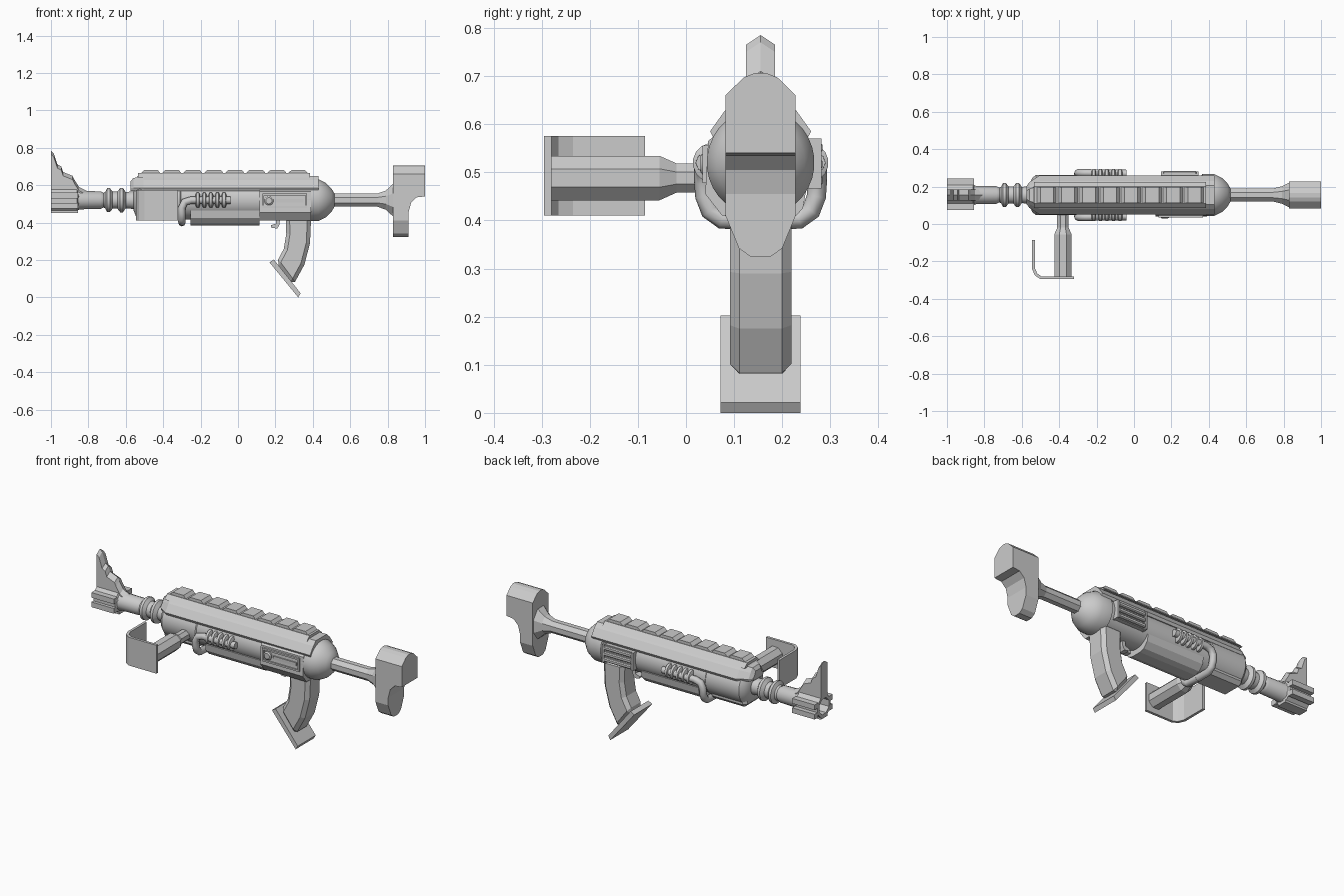
import bpy, bmesh, math
from mathutils import Vector

if "Cube" in bpy.data.objects:
    bpy.data.objects.remove(bpy.data.objects["Cube"])

CY, CZ = 0.155, 0.52          # long axis of the body

grey = bpy.data.materials.new("plain_grey")
grey.use_nodes = True
grey.diffuse_color = (0.6, 0.6, 0.6, 1)
grey.node_tree.nodes["Principled BSDF"].inputs["Base Color"].default_value = (0.6, 0.6, 0.6, 1)


def activate(ob):
    bpy.ops.object.select_all(action='DESELECT')
    ob.select_set(True)
    bpy.context.view_layer.objects.active = ob


def loft(name, rings, smooth=False, bevel=0):
    """Skin a list of equal-length point rings and cap both ends."""
    bm = bmesh.new()
    vs = [[bm.verts.new(p) for p in ring] for ring in rings]
    n = len(rings[0])
    for a, b in zip(vs, vs[1:]):
        for i in range(n):
            j = (i + 1) % n
            bm.faces.new((a[i], a[j], b[j], b[i]))
    bm.faces.new(vs[0])
    bm.faces.new(vs[-1])
    bmesh.ops.recalc_face_normals(bm, faces=bm.faces)
    me = bpy.data.meshes.new(name)
    bm.to_mesh(me)
    bm.free()
    ob = bpy.data.objects.new(name, me)
    bpy.context.collection.objects.link(ob)
    me.materials.append(grey)
    activate(ob)
    if bevel:
        mod = ob.modifiers.new("edges", 'BEVEL')
        mod.width = bevel
        mod.segments = 1
        mod.limit_method = 'ANGLE'
        mod.angle_limit = math.radians(50)
        bpy.ops.object.modifier_apply(modifier=mod.name)
    if smooth:
        bpy.ops.object.shade_smooth_by_angle(angle=math.radians(32))
    return ob


def prism(name, pts, axis, lo, hi, bevel=0):
    """Extrude a 2D outline along one axis."""
    put = {'x': lambda a, b, d: (d, a, b),
           'y': lambda a, b, d: (a, d, b),
           'z': lambda a, b, d: (a, b, d)}[axis]
    return loft(name, [[put(a, b, d) for a, b in pts] for d in (lo, hi)], bevel=bevel)


def turned(name, profile, n=24, axis='x', centre=(CY, CZ), smooth=True):
    """Turn a (position, radius[, vertical radius]) profile about an axis."""
    rings = []
    for p, r, *rz in profile:
        ring = []
        for i in range(n):
            t = 2 * math.pi * (i + 0.5) / n
            u = centre[0] + r * math.cos(t)
            w = centre[1] + (rz[0] if rz else r) * math.sin(t)
            ring.append((p, u, w) if axis == 'x' else (u, p, w))
        rings.append(ring)
    return loft(name, rings, smooth)


def box(name, x, y, z, bevel=0):
    return prism(name, [(x[0], z[0]), (x[1], z[0]), (x[1], z[1]), (x[0], z[1])],
                 'y', y[0], y[1], bevel)


def mirrored(half):
    """Outline from a right half given as offsets from the long axis."""
    return [(CY + a, b) for a, b in half] + [(CY - a, b) for a, b in reversed(half)]


# Main body and its front collar
turned("body", [(-0.56, 0.05), (-0.545, 0.09), (-0.525, 0.108), (-0.31, 0.108), (-0.305, 0.104),
                (0.36, 0.104), (0.365, 0.112), (0.43, 0.112), (0.47, 0.092), (0.50, 0.062),
                (0.517, 0.034)], 32)
box("front_block", (-0.545, -0.31), (CY - 0.075, CY + 0.075), (0.41, 0.58), 0.02)

# Top cover with tapered nose
cover = [(0.097, 0.57), (0.105, 0.585), (0.075, 0.627), (0.05, 0.65)]
rings = []
for x, s, dz in ((-0.575, 0.45, -0.03), (-0.56, 0.65, -0.012), (-0.505, 1, 0), (0.43, 1, 0)):
    rings.append([(x, CY + (y - CY) * s, z + (dz if z > 0.6 else 0)) for y, z in mirrored(cover)])
loft("top_cover", rings)

# Notched rail
prism("rail_base", mirrored([(0.07, 0.64), (0.045, 0.665)]), 'x', -0.535, 0.385)
teeth = [(0.38, 0.645), (-0.54, 0.645)]
for i in range(8):
    x = -0.52 + i * 0.1125
    teeth += [(x, 0.664), (x + 0.02, 0.682), (x + 0.09, 0.682), (x + 0.105, 0.664)]
prism("rail_teeth", teeth, 'y', CY - 0.043, CY + 0.043)

# Lower tube cover
prism("lower_cover", mirrored([(0.095, 0.465), (0.088, 0.425), (0.06, 0.395), (0.03, 0.385)]),
      'x', -0.255, 0.115)

# Barrel with two rings
turned("barrel", [(-0.87, 0.06), (-0.845, 0.05), (-0.735, 0.048), (-0.72, 0.04), (-0.71, 0.045),
                  (-0.70, 0.065), (-0.685, 0.065), (-0.67, 0.046), (-0.645, 0.046),
                  (-0.63, 0.066), (-0.615, 0.066), (-0.60, 0.044), (-0.54, 0.05)], 16)

# Hollow muzzle with lugs
turned("muzzle", [(-0.85, 0.05), (-0.86, 0.066), (-1, 0.066), (-1, 0.048), (-0.885, 0.048)], 8,
       smooth=False)
for side in (-1, 1):
    y = sorted((CY + 0.004 + side * 0.05, CY + 0.004 + side * 0.083))
    for z in (0.475, 0.53):
        box("muzzle_lug", (-1, -0.855), y, (z, z + 0.03))
box("muzzle_lower_lug", (-1, -0.855), (CY - 0.03, CY + 0.03), (0.452, 0.472))

# Front sight blade with a ridged crest
crest = [(-1, 0.765), (-0.985, 0.75), (-0.965, 0.69), (-0.945, 0.68), (-0.935, 0.65),
         (-0.885, 0.63), (-0.875, 0.61), (-0.85, 0.57), (-0.81, 0.55)]
foot = [(-0.81, 0.545), (-1, 0.565)]
loft("front_sight", [[(x, CY + dy, z + up) for x, z in crest] + [(x, CY + dy, z) for x, z in foot]
                     for dy, up in ((-0.03, 0), (0, 0.02), (0.03, 0))])

# Stock tube and shoulder pad
turned("stock_tube", [(0.49, 0.038), (0.745, 0.038), (0.79, 0.05, 0.055), (0.835, 0.075, 0.10)], 8,
       smooth=False)
pad = prism("shoulder_pad", [(0.83, 0.33), (0.83, 0.71), (1, 0.71), (1, 0.54), (0.955, 0.535),
                             (0.925, 0.505), (0.912, 0.455), (0.912, 0.32), (0.83, 0.32)],
            'y', CY - 0.08, CY + 0.08)
outline = prism("pad_cutter", mirrored([(0.02, 0.324), (0.045, 0.342), (0.073, 0.41), (0.073, 0.66),
                                        (0.035, 0.697), (0.012, 0.706)]), 'x', 0.7, 1.1)
outline.hide_render = True
activate(pad)
cut = pad.modifiers.new("outline", 'BOOLEAN')
cut.operation = 'INTERSECT'
cut.object = outline
bpy.ops.object.modifier_apply(modifier=cut.name)
bpy.data.objects.remove(outline)

# Curved rear grip, base plate and trigger
prism("rear_grip", [(0.255, 0.45), (0.258, 0.34), (0.245, 0.26), (0.205, 0.185), (0.295, 0.065),
                    (0.355, 0.175), (0.385, 0.29), (0.392, 0.45)], 'y', CY - 0.064, CY + 0.064, 0.02)
prism("grip_base", [(0.168, 0.188), (0.192, 0.202), (0.335, 0.022), (0.322, 0.0)],
      'y', 0.072, 0.238)
prism("trigger", [(0.20, 0.43), (0.205, 0.395), (0.175, 0.385), (0.18, 0.372), (0.21, 0.368),
                  (0.222, 0.39), (0.225, 0.43)], 'y', CY - 0.02, CY + 0.02)

# Side handle with hand guard
turned("side_handle", [(0.10, 0.033), (-0.02, 0.033), (-0.055, 0.05), (-0.285, 0.05)], 8, 'y',
       (-0.38, 0.488), False)
prism("hand_guard", [(-0.32, -0.295), (-0.5, -0.295), (-0.53, -0.275), (-0.545, -0.24),
                     (-0.545, -0.085), (-0.53, -0.085), (-0.53, -0.235), (-0.517, -0.265),
                     (-0.495, -0.28), (-0.32, -0.28)], 'z', 0.41, 0.575)

# Coiled pipes on both sides, bending down under the body
for side in (-1, 1):
    curve = bpy.data.curves.new("pipe", 'CURVE')
    curve.dimensions = '3D'
    curve.bevel_depth = 0.02
    curve.bevel_resolution = 2
    curve.use_fill_caps = True
    path = [(-0.04, 0.115, 0.52), (-0.25, 0.118, 0.52), (-0.285, 0.118, 0.51), (-0.3, 0.118, 0.48),
            (-0.3, 0.116, 0.45), (-0.3, 0.105, 0.42), (-0.3, 0.08, 0.402), (-0.3, 0, 0.40)]
    spline = curve.splines.new('POLY')
    spline.points.add(len(path) - 1)
    for point, (x, y, z) in zip(spline.points, path):
        point.co = (x, CY + side * y, z, 1)
    pipe = bpy.data.objects.new("pipe", curve)
    bpy.context.collection.objects.link(pipe)
    curve.materials.append(grey)
    activate(pipe)
    bpy.ops.object.convert(target='MESH')
    bpy.ops.object.shade_smooth_by_angle(angle=math.radians(50))
    for i in range(5):
        x = -0.215 + i * 0.035
        turned("pipe_coil", [(x - 0.013, 0.028), (x - 0.007, 0.041), (x + 0.007, 0.041),
                             (x + 0.013, 0.028)], 16, centre=(CY + side * 0.1, CZ))

# Right side panel with frame, knob and slot
prism("right_panel", [(0.058, 0.575), (0.046, 0.565), (0.04, 0.455), (0.075, 0.41), (0.11, 0.41),
                      (0.11, 0.575)], 'x', 0.115, 0.39)
for z in (0.478, 0.546):
    box("panel_frame_bar", (0.13, 0.37), (0.034, 0.06), (z, z + 0.01))
for x in (0.13, 0.36):
    box("panel_frame_end", (x, x + 0.01), (0.034, 0.06), (0.478, 0.556))
turned("panel_knob", [(0.06, 0.025), (0.036, 0.025), (0.03, 0.017)], 12, 'y', (0.165, 0.517))
box("panel_slot", (0.2, 0.35), (0.037, 0.06), (0.507, 0.525))

# Left side vent
box("left_vent", (0.15, 0.34), (0.23, 0.27), (0.468, 0.568))
for i in range(3):
    z = 0.472 + i * 0.034
    box("vent_louvre", (0.155, 0.335), (0.25, 0.284), (z, z + 0.022), 0.005)
for x in (0.145, 0.333):
    box("vent_end", (x, x + 0.012), (0.24, 0.282), (0.466, 0.57))
